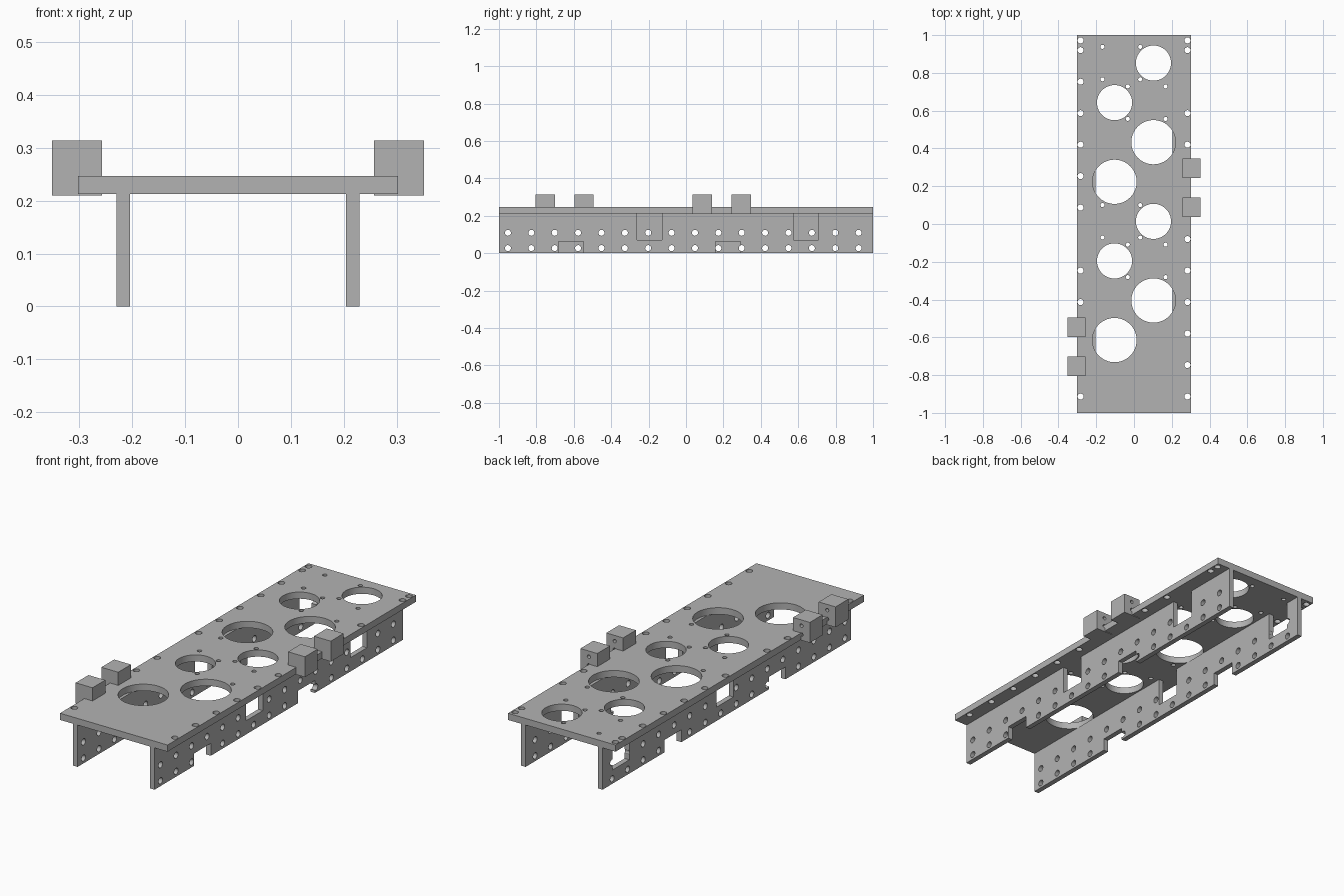
import bpy
import bmesh
from math import radians
from mathutils import Matrix, Vector

cube = bpy.data.objects.get("Cube")
if cube:
    bpy.data.objects.remove(cube, do_unlink=True)

grey = bpy.data.materials.new("plain grey")
grey.use_nodes = True
grey.diffuse_color = (0.45, 0.45, 0.45, 1)
grey.node_tree.nodes["Principled BSDF"].inputs["Base Color"].default_value = grey.diffuse_color


def add_box(bm, x, y, z):
    """Box from (low, high) pairs."""
    size = [b - a for a, b in (x, y, z)]
    mid = Vector([(a + b) / 2 for a, b in (x, y, z)])
    bmesh.ops.create_cube(bm, size=1, matrix=Matrix.Translation(mid) @ Matrix.Diagonal((*size, 1)))


def add_drill(bm, centre, radius, length, axis, sides=24):
    turn = {"x": Matrix.Rotation(radians(90), 4, "Y"),
            "y": Matrix.Rotation(radians(90), 4, "X"),
            "z": Matrix.Identity(4)}[axis]
    bmesh.ops.create_cone(bm, cap_ends=True, segments=sides, radius1=radius, radius2=radius,
                          depth=length, matrix=Matrix.Translation(centre) @ turn)


def make(name, bm):
    mesh = bpy.data.meshes.new(name)
    bm.to_mesh(mesh)
    bm.free()
    mesh.materials.append(grey)
    ob = bpy.data.objects.new(name, mesh)
    bpy.context.collection.objects.link(ob)
    return ob


def cut(ob, *cutter_meshes):
    """Subtract each cutter mesh, bake the result and keep round walls smooth."""
    helpers = []
    for bm in cutter_meshes:
        helper = make(ob.name + "_cutter", bm)
        helper.hide_render = True
        mod = ob.modifiers.new("cut", "BOOLEAN")
        mod.operation, mod.solver, mod.object = "DIFFERENCE", "EXACT", helper
        helpers.append(helper)
    bpy.context.view_layer.update()
    graph = bpy.context.evaluated_depsgraph_get()
    baked = bpy.data.meshes.new_from_object(ob.evaluated_get(graph))
    ob.modifiers.clear()
    ob.data = baked
    for helper in helpers:
        bpy.data.objects.remove(helper, do_unlink=True)
    bpy.ops.object.select_all(action="DESELECT")
    ob.select_set(True)
    bpy.context.view_layer.objects.active = ob
    bpy.ops.object.shade_smooth_by_angle(angle=radians(30))


PLATE_LOW, PLATE_TOP = 0.213, 0.247
STEP = 0.2095        # spacing of the large openings
FIRST = 0.852        # y of the rearmost opening
openings = [FIRST - STEP * i for i in range(8)]

# Top plate with large openings, screw holes and edge holes
bm = bmesh.new()
add_box(bm, (-0.303, 0.303), (-1, 1), (PLATE_LOW, PLATE_TOP))
plate = make("top_plate", bm)
large, small = bmesh.new(), bmesh.new()
for i, y in enumerate(openings):
    side = 1 if i % 2 == 0 else -1
    narrow = i % 4 < 2
    add_drill(large, (side * 0.103, y, 0.23), 0.093 if narrow else 0.117, 0.2, "z", 64)
    if narrow:
        for dx in (-0.1, 0.1):
            for dy in (-0.086, 0.086):
                add_drill(small, (dx - side * 0.067, y + dy, 0.23), 0.011, 0.2, "z", 16)
skipped = {-1: (6, 9, 10), 1: (1, 4, 5)}
for side, gaps in skipped.items():
    add_drill(small, (side * 0.283, 0.972, 0.23), 0.016, 0.2, "z")
    for k in range(12):
        if k not in gaps:
            add_drill(small, (side * 0.283, 0.92 - k / 6, 0.23), 0.016, 0.2, "z")
cut(plate, large, small)

# Side rails with two rows of holes, upper windows and lower notches
for side, name in ((1, "left_rail"), (-1, "right_rail")):
    x = sorted((side * 0.204, side * 0.23))
    wide_x = (x[0] - 0.05, x[1] + 0.05)
    bm = bmesh.new()
    add_box(bm, x, (-1, 1), (0, PLATE_LOW))
    rail = make(name, bm)
    holes, slots = bmesh.new(), bmesh.new()
    for k in range(16):
        for z in (0.027, 0.109):
            add_drill(holes, (side * 0.217, -0.952 + 0.125 * k, z), 0.016, 0.1, "x")
    for i, y in enumerate(openings):
        if (i % 2 == 0) == (side < 0):
            z = (0.07, 0.3) if i % 4 < 2 else (-0.1, 0.063)
            add_box(slots, wide_x, (y - 0.067, y + 0.067), z)
    cut(rail, holes, slots)

# Small mounting blocks on the plate edges, with two blind holes at the back
for side, name, fronts in ((1, "left", (0.036, 0.244)), (-1, "right", (-0.597, -0.804))):
    for n, front in enumerate(fronts):
        back = front + 0.103
        bm = bmesh.new()
        add_box(bm, sorted((side * 0.257, side * 0.352)), (front, back), (0.21, 0.314))
        block = make(f"{name}_block_{n + 1}", bm)
        drills = bmesh.new()
        for z in (0.24, 0.285):
            add_drill(drills, (side * 0.305, back, z), 0.009, 0.08, "y", 16)
        cut(block, drills)
